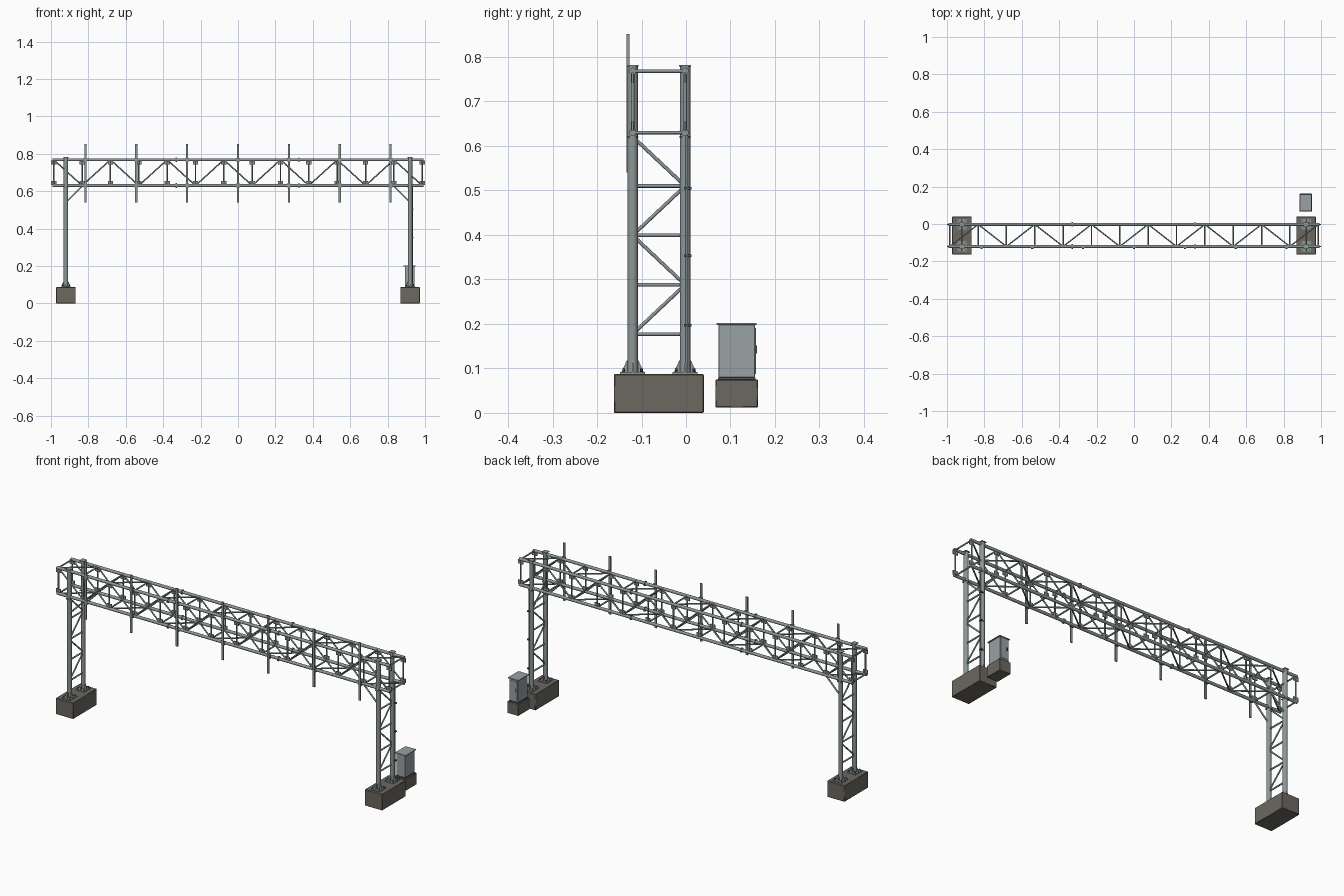
import bpy, bmesh
from math import radians
from mathutils import Vector, Matrix

cube = bpy.data.objects.get("Cube")
if cube:
    bpy.data.objects.remove(cube, do_unlink=True)


def material(name, rgb):
    m = bpy.data.materials.new(name)
    m.use_nodes = True
    m.diffuse_color = (*rgb, 1)
    m.node_tree.nodes["Principled BSDF"].inputs["Base Color"].default_value = (*rgb, 1)
    return m


STEEL = material("galvanised steel", (0.27, 0.31, 0.31))
CABINET = material("cabinet grey", (0.32, 0.36, 0.37))
CONCRETE = material("concrete", (0.15, 0.14, 0.12))
DARK = material("dark fittings", (0.08, 0.09, 0.095))


def tube(bm, a, b, r, sides=10):
    a, b = Vector(a), Vector(b)
    d = b - a
    mat = Matrix.Translation((a + b) / 2) @ d.to_track_quat('Z', 'Y').to_matrix().to_4x4()
    bmesh.ops.create_cone(bm, cap_ends=True, segments=sides, radius1=r, radius2=r,
                          depth=d.length, matrix=mat)


def box(bm, centre, size):
    mat = Matrix.Translation(centre) @ Matrix.Diagonal((*size, 1))
    bmesh.ops.create_cube(bm, size=1, matrix=mat)


def fin(bm, origin, profile, along, thick):
    """Upright plate: a 2D profile extruded across its own plane."""
    along = Vector(along)
    side = Vector((-along.y, along.x, 0)) * thick
    base = Vector(origin) - side / 2
    face = bm.faces.new([bm.verts.new(base + along * u + Vector((0, 0, w))) for u, w in profile])
    out = bmesh.ops.extrude_face_region(bm, geom=[face])
    bmesh.ops.translate(bm, vec=side, verts=[v for v in out["geom"] if isinstance(v, bmesh.types.BMVert)])


def finish(name, bm, mat, bevel=0):
    bmesh.ops.recalc_face_normals(bm, faces=bm.faces)
    me = bpy.data.meshes.new(name)
    bm.to_mesh(me)
    bm.free()
    me.materials.append(mat)
    ob = bpy.data.objects.new(name, me)
    bpy.context.collection.objects.link(ob)
    bpy.ops.object.select_all(action='DESELECT')
    ob.select_set(True)
    bpy.context.view_layer.objects.active = ob
    bpy.ops.object.shade_smooth_by_angle(angle=radians(40))
    if bevel:
        mod = ob.modifiers.new("edge", 'BEVEL')
        mod.width = bevel
        mod.segments = 1
    return ob


FRONT, BACK = -0.12, -0.002
MID = (FRONT + BACK) / 2
LOW, HIGH = 0.63, 0.768
POST_X = 0.92
PANELS, END = 13, 0.985
nodes = [-END + 2 * END * k / PANELS for k in range(PANELS + 1)]

# Towers: footing, posts, bracing, base plates
for side, label in ((-1, "right"), (1, "left")):
    x = side * POST_X
    bm = bmesh.new()
    box(bm, (x, MID, 0.0435), (0.104, 0.202, 0.087))
    finish(label + "_footing", bm, CONCRETE, 0.002)

    bm = bmesh.new()
    for y in (FRONT, BACK):
        tube(bm, (x, y, 0.087), (x, y, 0.778), 0.012, 20)
        box(bm, (x, y, 0.78), (0.027, 0.027, 0.004))
        box(bm, (x, y, 0.62), (0.027, 0.027, 0.003))
    finish(label + "_posts", bm, STEEL)

    bm = bmesh.new()
    levels = [0.177 + 0.111 * k for k in range(5)]
    for k, z in enumerate(levels[:4]):
        tube(bm, (x, FRONT, z), (x, BACK, z), 0.0042)
        a, b = (FRONT, BACK) if k % 2 == 0 else (BACK, FRONT)
        tube(bm, (x, a, z), (x, b, levels[k + 1]), 0.004)
    for y in (FRONT, BACK):
        tube(bm, (x, y, 0.54), (x - side * 0.09, y, LOW), 0.0042)
    finish(label + "_tower_bracing", bm, STEEL)

    bm = bmesh.new()
    bolts = bmesh.new()
    for y in (FRONT, BACK):
        box(bm, (x, y, 0.0895), (0.05, 0.056, 0.005))
        for along in ((1, 0, 0), (0, 1, 0)):
            fin(bm, (x, y, 0.092), [(-0.025, 0), (0.025, 0), (0.013, 0.026), (-0.013, 0.026)],
                along, 0.003)
        for dx in (-0.018, 0.018):
            for dy in (-0.02, 0.02):
                tube(bolts, (x + dx, y + dy, 0.09), (x + dx, y + dy, 0.1), 0.003, 6)
    finish(label + "_base_plates", bm, STEEL)
    finish(label + "_anchor_bolts", bolts, DARK)

# Truss chords with splice flanges
bm = bmesh.new()
flanges = bmesh.new()
for y in (FRONT, BACK):
    for z in (LOW, HIGH):
        tube(bm, (-0.992, y, z), (0.992, y, z), 0.008, 14)
        for x in (-0.33, 0.327):
            tube(flanges, (x - 0.003, y, z), (x + 0.003, y, z), 0.013, 14)
finish("truss_chords", bm, STEEL)
finish("splice_flanges", flanges, STEEL)

# Truss lacing: posts, struts and zigzag diagonals on all four sides
bm = bmesh.new()
plates = bmesh.new()
for k, x in enumerate(nodes):
    for y in (FRONT, BACK):
        tube(bm, (x, y, LOW), (x, y, HIGH), 0.004)
        for z in (LOW + 0.014, HIGH - 0.014):
            box(plates, (x, y, z), (0.028, 0.005, 0.022))
    for z in (LOW, HIGH):
        tube(bm, (x, FRONT, z), (x, BACK, z), 0.004)
    if k < PANELS:
        nx = nodes[k + 1]
        za, zb = (HIGH, LOW) if k % 2 == 0 else (LOW, HIGH)
        ya, yb = (FRONT, BACK) if k % 2 == 0 else (BACK, FRONT)
        for y in (FRONT, BACK):
            tube(bm, (x, y, za), (nx, y, zb), 0.0038)
        for z in (LOW, HIGH):
            tube(bm, (x, ya, z), (nx, yb, z), 0.0038)
finish("truss_lacing", bm, STEEL)
finish("node_gussets", plates, STEEL)

# Upright mounting bars on the front, clamped to both chords
bm = bmesh.new()
clamps = bmesh.new()
for k in range(-3, 4):
    x = k * 0.272
    box(bm, (x, FRONT - 0.0105, 0.696), (0.012, 0.006, 0.312))
    for z in (LOW, HIGH):
        box(clamps, (x, FRONT - 0.005, z), (0.02, 0.009, 0.02))
finish("mounting_bars", bm, STEEL)
finish("mounting_clamps", clamps, STEEL)

# Cable conduit on the left rear post
bm = bmesh.new()
clips = bmesh.new()
cx, cy = POST_X + 0.014, BACK + 0.004
tube(bm, (cx, cy, 0.09), (cx, cy, LOW), 0.003)
for z in (0.197, 0.353, 0.505):
    box(clips, (cx - 0.003, cy + 0.002, z), (0.016, 0.016, 0.006))
finish("cable_conduit", bm, STEEL)
finish("conduit_clips", clips, DARK)

# Control cabinet behind the left tower
cab_x, cab_y = 0.918, 0.114
bm = bmesh.new()
box(bm, (cab_x, cab_y, 0.0435), (0.066, 0.096, 0.063))
finish("cabinet_footing", bm, CONCRETE, 0.002)
bm = bmesh.new()
box(bm, (cab_x, cab_y, 0.077), (0.054, 0.084, 0.006))
finish("cabinet_plinth", bm, DARK)
bm = bmesh.new()
box(bm, (cab_x, cab_y, 0.139), (0.052, 0.082, 0.118))
finish("cabinet_body", bm, CABINET, 0.001)
bm = bmesh.new()
box(bm, (cab_x, cab_y, 0.2), (0.064, 0.09, 0.005))
finish("cabinet_roof", bm, CABINET, 0.001)
bm = bmesh.new()
box(bm, (cab_x, cab_y + 0.0415, 0.139), (0.044, 0.003, 0.104))
finish("cabinet_door", bm, CABINET)
bm = bmesh.new()
box(bm, (cab_x - 0.015, cab_y + 0.044, 0.142), (0.004, 0.004, 0.018))
finish("cabinet_handle", bm, DARK)
